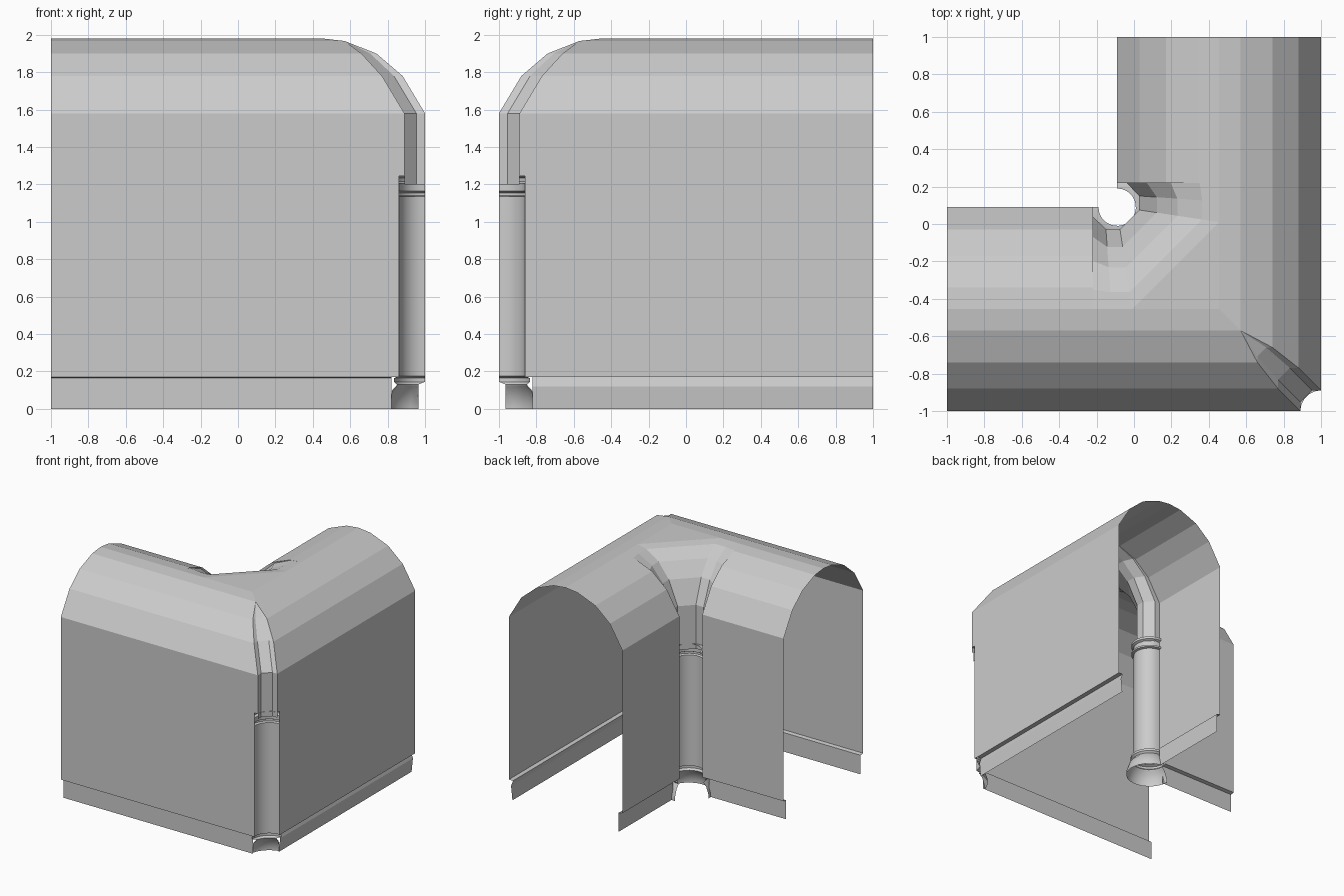
import bpy, bmesh, math
from mathutils import Vector

if "Cube" in bpy.data.objects:
    bpy.data.objects.remove(bpy.data.objects["Cube"])


def flip(p):
    """Mirror a point or direction over the plan diagonal y = -x."""
    return (-p[1], -p[0], p[2])


def build(name, verts, faces, out, smooth=False):
    bm = bmesh.new()
    vs = [bm.verts.new(v) for v in verts]
    for f in faces:
        bm.faces.new([vs[i] for i in f])
    bmesh.ops.remove_doubles(bm, verts=bm.verts, dist=1e-4)
    bm.normal_update()
    total = sum((f.normal * f.calc_area() for f in bm.faces), Vector())
    if total.dot(Vector(out)) < 0:
        bmesh.ops.reverse_faces(bm, faces=bm.faces)
    me = bpy.data.meshes.new(name)
    bm.to_mesh(me)
    bm.free()
    if smooth:
        me.polygons.foreach_set("use_smooth", [True] * len(me.polygons))
        me.set_sharp_from_angle(angle=math.radians(35))
    ob = bpy.data.objects.new(name, me)
    bpy.context.collection.objects.link(ob)


def loft(name, rows, out, smooth=False):
    n = len(rows[0])
    verts = [p for r in rows for p in r]
    faces = [(i * n + j, i * n + j + 1, (i + 1) * n + j + 1, (i + 1) * n + j)
             for i in range(len(rows) - 1) for j in range(n - 1)]
    build(name, verts, faces, out, smooth)


def pair(a, b, rows, out):
    """A surface on the front arm and its mirror on the right arm."""
    loft(a, rows, out)
    loft(b, [[flip(p) for p in r] for r in rows], flip(out))


def mirrored(half):
    return half + [flip(p) for p in reversed(half)]


# vault profile: distance in from wall face, height, width of the corner cut
VAULT = [(0, 1.58, .11), (.12, 1.78, .11), (.26, 1.90, .08), (.43, 1.967, 0), (.545, 1.98, 0)]
COL_TOP = 1.245

# outer walls and vault halves
pair("outer_wall_front", "outer_wall_right",
     [[(-1, -1, z), (.86, -1, z)] for z in (.17, COL_TOP)], (0, -1, 0))
pair("outer_vault_front", "outer_vault_right",
     [[(-1, -1, COL_TOP), (.89, -1, COL_TOP)]] +
     [[(-1, -1 + e, z), (1 - e - w, -1 + e, z)] for e, z, w in VAULT], (0, -1, .5))

# inner walls and vault halves
pair("inner_vault_left", "inner_vault_back",
     [[(x, .09, .17) for x in (-1, -.22)]] +
     [[(x, .09 - d, z) for x in (-1, -.22)] for d, z, w in VAULT], (0, 1, .5))

# flat triangle where the two ridges meet
build("ridge_corner", [(-.22, -.455, 1.98), (-.01, -.455, 1.98), (.455, -.455, 1.98),
                       (.455, .01, 1.98), (.455, .22, 1.98)], [(1, 2, 3)], (0, 0, 1))

# outer corner rib: concave channel tapering up to the roof
rows = []
for e, z, w in [(0, 1.2, .11)] + VAULT[:4]:
    x, y = 1 - e - w, -1 + e
    rows.append(mirrored([(x, y, z), (x, y + .42 * w, z)]))
loft("outer_corner_rib", rows, (1, -1, .5))

# inner corner rib: channel that opens into a Y on the roof
start = [(-.22, .09), (-.22, .04), (-.15, -.028), (-.075, -.028)]
end_x = [-.22, -.22, -.12, -.01]
rows = []
for d, z in [(0, 1.2)] + [(v[0], v[1]) for v in VAULT]:
    t = d / .545
    rows.append(mirrored([(x + (ex - x) * t, y + (-.455 - y) * t, z)
                          for (x, y), ex in zip(start, end_x)]))
loft("inner_corner_rib", rows, (-1, 1, .5))

# corner columns: concave turned shafts with two beads and a flared foot
SHAFT = [(.2, 0), (.2, .03), (.175, .1), (.155, .12), (.15, .13), (.165, .145), (.165, .165),
         (.14, .175), (.14, 1.135), (.16, 1.14), (.16, 1.155), (.14, 1.165), (.14, 1.205),
         (.16, 1.215), (.16, 1.235), (.14, COL_TOP), (.11, COL_TOP)]


def column(name, cx, cy, a0, a1, n, dr, out, inset):
    rows = []
    for r, z in SHAFT:
        row = []
        for i in range(n + 1):
            a = math.radians(a0 + (a1 - a0) * i / n)
            x, y = cx + (r + dr) * math.cos(a), cy + (r + dr) * math.sin(a)
            if inset and z < .14:
                x, y = min(x, .965), max(y, -.965)
            row.append((x, y, z))
        rows.append(row)
    loft(name, rows, out, smooth=True)


column("outer_corner_column", 1, -1, 90, 180, 8, 0, (1, -1, 0), True)
column("inner_corner_column", -.09, .09, 180, 450, 20, -.01, (-1, 1, 0), False)

# recessed skirting under every wall
PLAIN = [(0, .17), (.035, .165), (.035, 0)]
LEDGE = [(0, .17), (.04, .17), (.022, .12), (.035, 0)]
loft("skirting_front", [[(-1, -1 + e, z), (.82, -1 + e, z)] for e, z in PLAIN], (0, -1, 0))
loft("skirting_right", [[(1 - e, -.82, z), (1 - e, 1, z)] for e, z in LEDGE], (1, 0, 0))
pair("skirting_inner_left", "skirting_inner_back",
     [[(-1, .09 - e, z), (-.26, .09 - e, z)] for e, z in PLAIN], (0, 1, 0))
